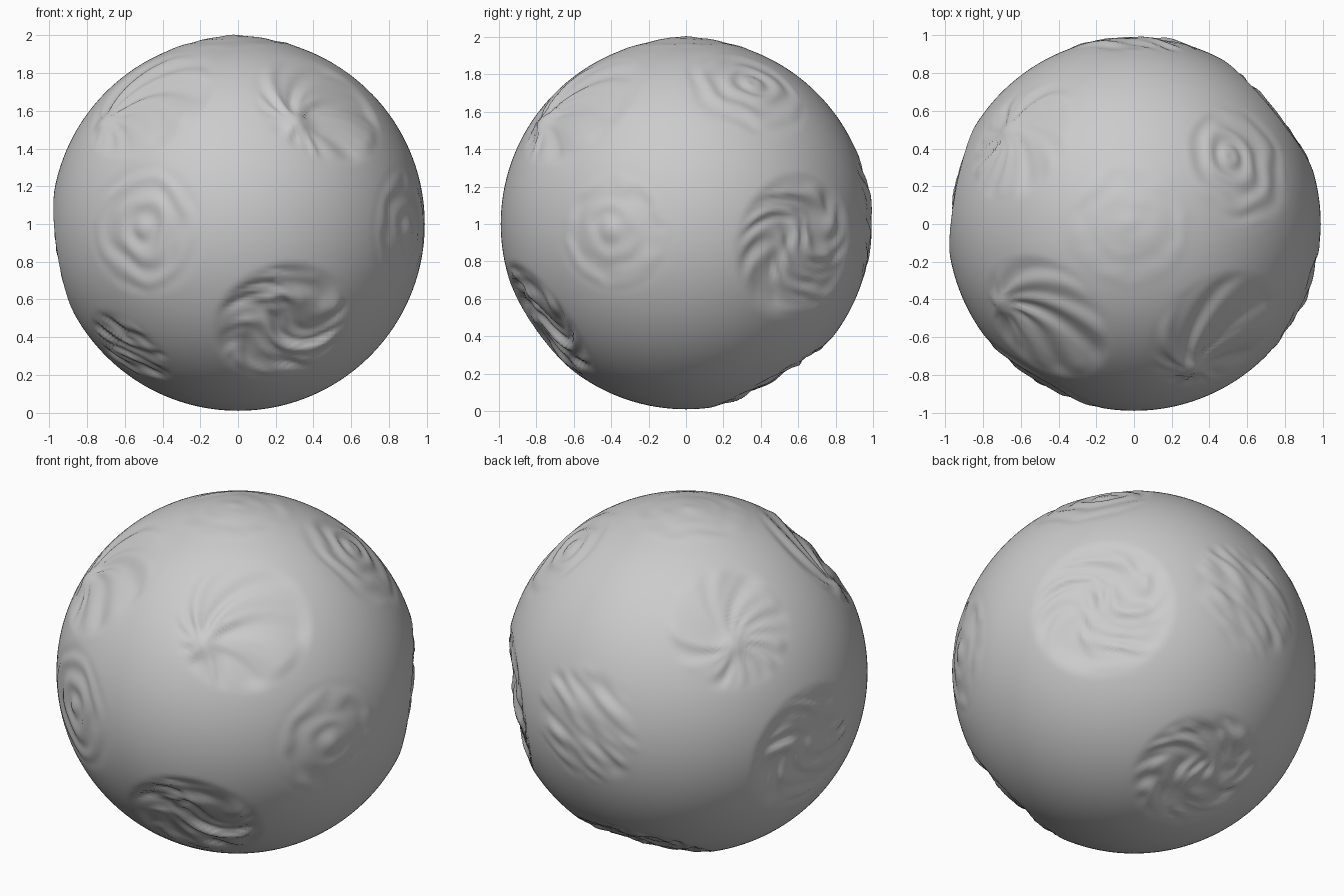
import bpy, bmesh, math
from mathutils import Vector, noise

if "Cube" in bpy.data.objects:
    bpy.data.objects.remove(bpy.data.objects["Cube"])

R = 0.99          # undisturbed ball radius
N = 72            # quads along each side of the cube-sphere

# Sculpted patches: direction, radius, style, lift (negative = flattened), relief, pinch point
PATCHES = [
    ((0.45, -0.60, 0.65), 0.39, 'fan',     -0.020, 0.018, (-0.55, -0.30)),  # front upper right
    ((-0.49, -0.53, 0.68), 0.39, 'fan',    -0.030, 0.014, (-0.60, -0.40)),  # front upper left
    ((-0.52, -0.85, -0.03), 0.37, 'rings', -0.012, 0.007, (0, 0)),          # front left
    ((0.25, -0.79, -0.56), 0.38, 'swirl',  -0.055, 0.020, (0, 0)),          # front lower right
    ((-0.59, -0.43, -0.68), 0.27, 'lines', -0.015, 0.014, (0, 0)),          # front lower left
    ((0.91, -0.40, -0.03), 0.36, 'bump',   -0.006, 0.014, (0, 0)),          # right, forward
    ((0.77, 0.63, -0.13), 0.40, 'swirl',   -0.052, 0.017, (0, 0)),          # right, rear
    ((0.58, 0.33, 0.75), 0.37, 'rings',    -0.012, 0.007, (0.15, 0.1)),     # right upper
    ((-0.03, 0.0, 1.0), 0.38, 'bump',       0.004, 0.008, (0, 0)),          # top
    ((-0.61, 0.46, 0.62), 0.37, 'fan',     -0.008, 0.012, (0.0, -0.30)),    # rear upper left
    ((-0.97, 0.19, -0.15), 0.38, 'swirl',  -0.045, 0.014, (0, 0)),          # left
    ((0.0, 1.0, 0.05), 0.36, 'lines',       0.003, 0.012, (0, 0)),          # back
    ((-0.05, 0.50, -0.86), 0.38, 'swirl',  -0.040, 0.016, (0, 0)),          # underside
]


def relief(style, a, b, r, pinch, seed):
    """Surface pattern in about -1..1 for local patch coordinates."""
    pa, pb = a - pinch[0], b - pinch[1]
    rr = math.hypot(pa, pb)
    if style == 'fan':        # creases spreading from an off-centre pinch
        t = math.atan2(pb, pa) + 0.5 * rr
        rays = noise.noise(Vector((3.5 * math.cos(t), 3.5 * math.sin(t), seed + 0.6 * rr)))
        return 1.5 * rays * min(1, rr * 3) + 1.6 * math.exp(-(rr / 0.18) ** 2)
    if style == 'rings':      # irregular concentric ripples
        wob = noise.noise(Vector((a * 2, b * 2, seed)))
        return math.cos(rr * 17 + 2.5 * wob) * (1 - 0.4 * rr)
    if style == 'bump':       # small knob in faint ripples
        wob = noise.noise(Vector((a * 3, b * 3, seed)))
        return math.exp(-(rr / 0.25) ** 2) + 0.25 * math.cos(rr * 16 + 2 * wob) + 0.3 * wob
    if style == 'swirl':      # curling folds
        t = 1.6 * (1 - r)
        x, y = a * math.cos(t) - b * math.sin(t), a * math.sin(t) + b * math.cos(t)
        warp = noise.noise(Vector((x * 2, y * 2, seed + 9)))
        return 1.5 * noise.noise(Vector((x * 2.2 + warp, y * 5.5 + warp, seed)))
    x, y = 0.8 * a - 0.6 * b, 0.6 * a + 0.8 * b     # slanted scratch lines
    return 1.5 * noise.noise(Vector((x * 1.8, y * 6, seed)))


frames = []
for i, (d, rad, style, lift, amp, pinch) in enumerate(PATCHES):
    c = Vector(d).normalized()
    u = Vector((-c.y, c.x, 0)).normalized()
    frames.append((c, u, c.cross(u), rad, style, lift, amp, pinch, 3.7 * i + 0.4))


def shaped(d):
    """Radius of the ball along unit direction d."""
    h = R
    for c, u, v, rad, style, lift, amp, pinch, seed in frames:
        if d.dot(c) < 0.8:
            continue
        a, b = d.dot(u) / rad, d.dot(v) / rad
        r = math.hypot(a, b)
        if r < 1:
            edge = min(1, (1 - r) / 0.22)
            edge = edge * edge * (3 - 2 * edge)
            h += lift * (1 - r * r) + amp * edge * relief(style, a, b, r, pinch, seed)
    return h


# Ball: even cube-sphere grid pushed out to the sculpted radius
bm = bmesh.new()
for axis in range(3):
    for sign in (-1, 1):
        grid = []
        for i in range(N + 1):
            for j in range(N + 1):
                p = [0, 0, 0]
                p[axis] = sign
                p[(axis + 1) % 3] = sign * math.tan(math.pi / 4 * (2 * i / N - 1))
                p[(axis + 2) % 3] = math.tan(math.pi / 4 * (2 * j / N - 1))
                d = Vector(p).normalized()
                grid.append(bm.verts.new(d * shaped(d) + Vector((0, 0, 1))))
        for i in range(N):
            for j in range(N):
                k = i * (N + 1) + j
                bm.faces.new((grid[k], grid[k + N + 1], grid[k + N + 2], grid[k + 1]))
bmesh.ops.remove_doubles(bm, verts=bm.verts[:], dist=1e-4)
bmesh.ops.recalc_face_normals(bm, faces=bm.faces[:])
for f in bm.faces:
    f.smooth = True
mesh = bpy.data.meshes.new("sculpted_ball")
bm.to_mesh(mesh)
bm.free()
bpy.context.collection.objects.link(bpy.data.objects.new("sculpted_ball", mesh))
